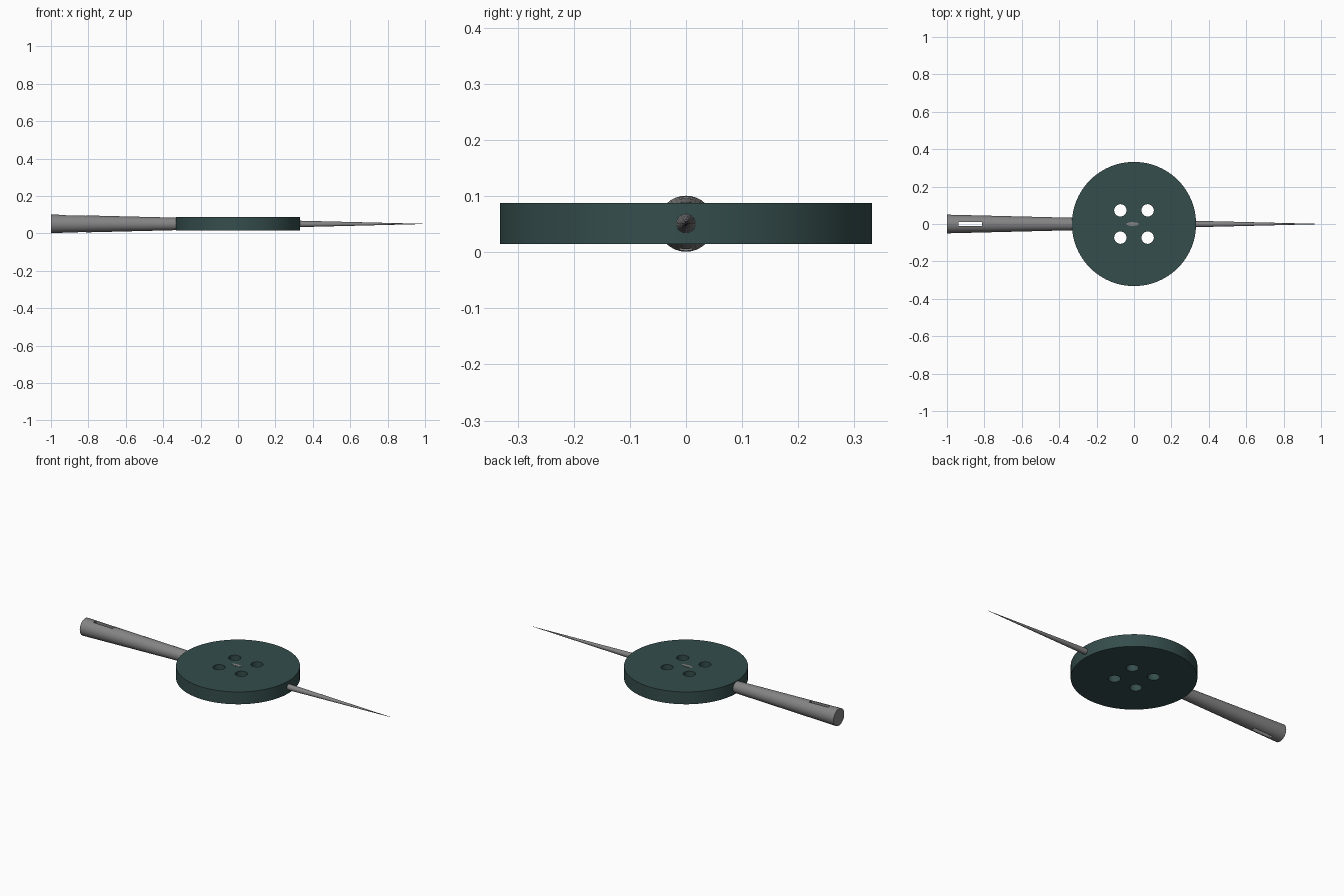
import bpy, math

if "Cube" in bpy.data.objects:
    bpy.data.objects.remove(bpy.data.objects["Cube"])

def material(name, rgb):
    m = bpy.data.materials.new(name)
    m.diffuse_color = (*rgb, 1)
    m.use_nodes = True
    m.node_tree.nodes["Principled BSDF"].inputs["Base Color"].default_value = m.diffuse_color
    return m

teal = material("dark_teal", (0.035, 0.075, 0.073))
steel = material("steel_grey", (0.23, 0.23, 0.23))

def finish(obj, name, mat):
    obj.name = name
    obj.data.materials.clear()
    obj.data.materials.append(mat)
    return obj

def cylinder(name, r, depth, loc, mat, sides=32):
    bpy.ops.mesh.primitive_cylinder_add(vertices=sides, radius=r, depth=depth, location=loc)
    return finish(bpy.context.object, name, mat)

def cut(target, cutter):
    # apply the cut, then drop the cutter
    mod = target.modifiers.new("cut", 'BOOLEAN')
    mod.operation = 'DIFFERENCE'
    mod.solver = 'EXACT'
    mod.object = cutter
    bpy.ops.object.select_all(action='DESELECT')
    bpy.context.view_layer.objects.active = target
    target.select_set(True)
    bpy.ops.object.modifier_apply(modifier=mod.name)
    bpy.data.objects.remove(cutter)

def smooth(obj):
    bpy.ops.object.select_all(action='DESELECT')
    bpy.context.view_layer.objects.active = obj
    obj.select_set(True)
    bpy.ops.object.shade_smooth_by_angle(angle=math.radians(30))

MID = 0.051

# Button disc with four thread holes
button = cylinder("button", 0.332, 0.073, (0, 0, MID), teal, 96)
for sx in (-1, 1):
    for sy in (-1, 1):
        cut(button, cylinder("hole_cutter", 0.033, 0.3, (sx * 0.073, sy * 0.073, MID), teal))
smooth(button)

# Needle: one long taper running through the button
bpy.ops.mesh.primitive_cone_add(vertices=32, radius1=0.05, radius2=0.0005, depth=2.0,
                                location=(0, 0, MID), rotation=(0, math.pi / 2, 0))
needle = finish(bpy.context.object, "needle", steel)

# Needle eye: slot through the thick end
bpy.ops.mesh.primitive_cube_add(size=1, location=(-0.875, 0, MID))
slot = finish(bpy.context.object, "eye_cutter", steel)
slot.scale = (0.125, 0.024, 0.3)
bpy.context.view_layer.update()
cut(needle, slot)
smooth(needle)

# Small stitch lying on the button top
stitch = cylinder("centre_stitch", 1, 0.002, (-0.008, 0, 0.0882), steel, 16)
stitch.scale = (0.034, 0.01, 1)
